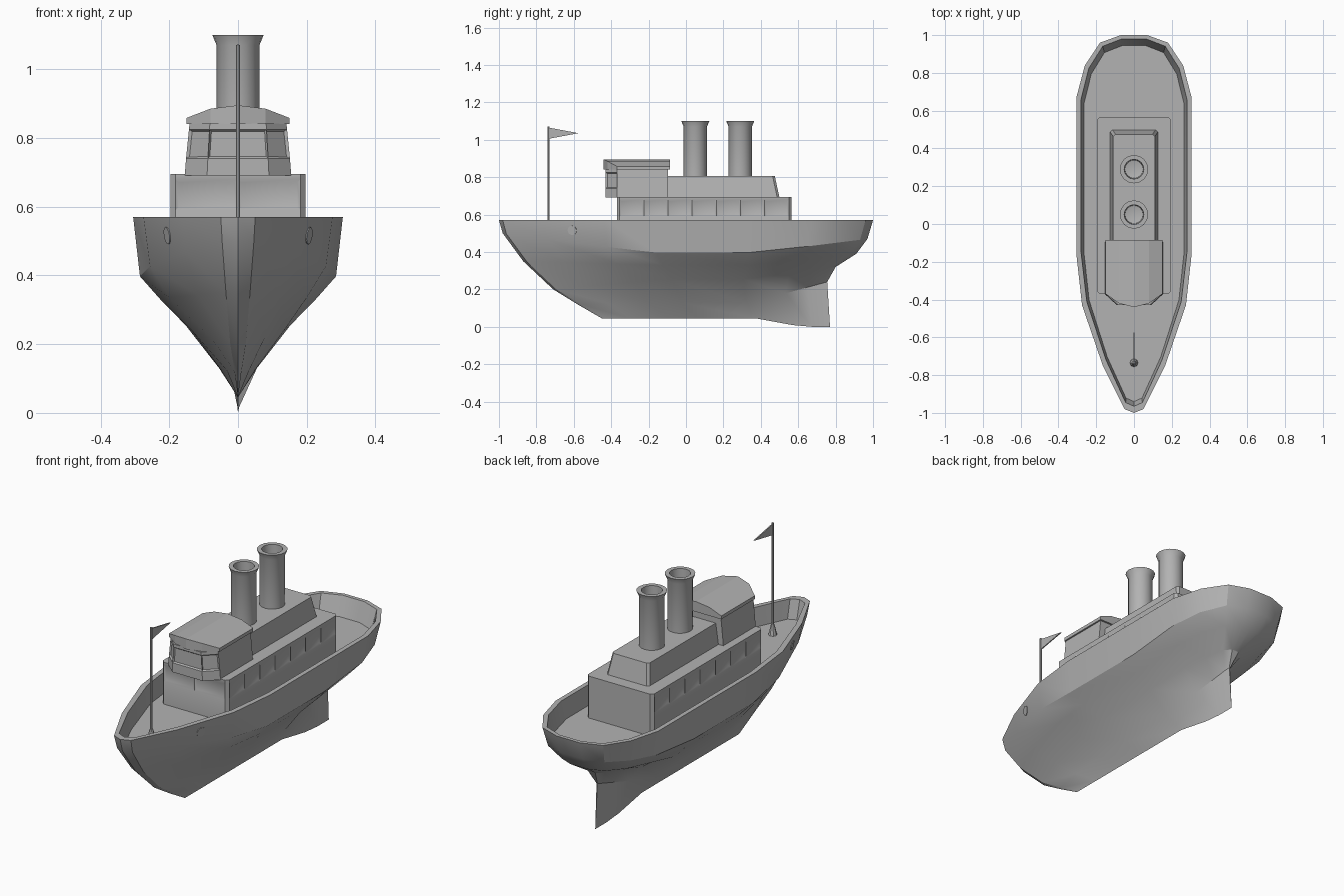
import bpy
import bmesh
from mathutils import Vector

default_cube = bpy.data.objects.get("Cube")
if default_cube:
    bpy.data.objects.remove(default_cube, do_unlink=True)

grey = bpy.data.materials.new("plain grey")
grey.use_nodes = True
grey.diffuse_color = (0.45, 0.45, 0.45, 1)
grey.node_tree.nodes["Principled BSDF"].inputs["Base Color"].default_value = grey.diffuse_color


def clamp(value):
    return max(0.0, min(1.0, value))


def finish(name, bm, angle=0.5):
    """Turn a bmesh into a named, shaded object."""
    mesh = bpy.data.meshes.new(name)
    bm.to_mesh(mesh)
    bm.free()
    mesh.materials.append(grey)
    obj = bpy.data.objects.new(name, mesh)
    bpy.context.collection.objects.link(obj)
    bpy.ops.object.select_all(action='DESELECT')
    obj.select_set(True)
    bpy.context.view_layer.objects.active = obj
    bpy.ops.object.shade_smooth_by_angle(angle=angle)
    return obj


def loft(rings, cap_start=True, cap_end=True):
    """Skin closed rings of equal length, with optional end caps."""
    bm = bmesh.new()
    rows = [[bm.verts.new(point) for point in ring] for ring in rings]
    for lower, upper in zip(rows, rows[1:]):
        for i in range(len(lower)):
            j = (i + 1) % len(lower)
            bm.faces.new((lower[i], lower[j], upper[j], upper[i]))
    if cap_start:
        bm.faces.new(rows[0])
    if cap_end:
        bm.faces.new(rows[-1])
    bmesh.ops.remove_doubles(bm, verts=bm.verts, dist=0.0005)
    bmesh.ops.recalc_face_normals(bm, faces=bm.faces)
    return bm


def mirrored(half):
    """Close a plan outline that is given on the +x side only."""
    return half + [(-x, y) for x, y in reversed(half) if x > 0]


def recess(bm, chosen, margin, depth):
    """Sink a panel into every face that passes the test."""
    faces = [f for f in bm.faces if chosen(f)]
    bmesh.ops.inset_individual(bm, faces=faces, thickness=margin, depth=-depth)


def turned(name, profile, y, sides):
    """Revolve (radius, height) points around an upright axis."""
    bm = bmesh.new()
    verts = [bm.verts.new((r, y, z)) for r, z in profile]
    edges = [bm.edges.new(pair) for pair in zip(verts, verts[1:])]
    bmesh.ops.spin(bm, geom=verts + edges, cent=(0, y, 0), axis=(0, 0, 1),
                   angle=6.283185, steps=sides)
    bmesh.ops.remove_doubles(bm, verts=bm.verts, dist=0.0005)
    bmesh.ops.recalc_face_normals(bm, faces=bm.faces)
    return finish(name, bm, 0.7)


# Hull: one plan outline, squeezed into each level from deck to keel
RIM = [(0, -1), (.05, -.98), (.165, -.75), (.275, -.43), (.305, -.16), (.305, .35),
       (.305, .67), (.26, .84), (.18, .96), (.07, 1), (0, 1)]
# (bow y, stern y), (bow, middle, stern height), (bow, middle, stern width factor)
LEVELS = [
    ((-.94, .945), (.47, .47, .47), (.85, .87, .87)),
    ((-.965, .98), (.57, .57, .57), (.88, .92, .92)),
    ((-1, 1), (.57, .57, .57), (1, 1, 1)),
    ((-.98, .97), (.5, .397, .47), (.92, .935, .93)),
    ((-.87, .91), (.35, .33, .39), (.7, .74, .7)),
    ((-.71, .8), (.2, .255, .32), (.45, .5, .3)),
    ((-.58, .755), (.12, .13, .24), (.2, .18, .04)),
    ((-.45, .77), (.045, .045, .045), (0, 0, 0)),
]


def hull_ring(level):
    (bow, stern), heights, widths = level
    ring = []
    for x, y in mirrored(RIM):
        fore, aft = clamp((-.2 - y) / .8), clamp((y - .4) / .6)
        mix = lambda v: v[1] + fore * (v[0] - v[1]) + aft * (v[2] - v[1])
        new_y = bow + (stern - bow) * (y + 1) / 2
        z = mix(heights)
        if widths[1] == 0:  # the keel drops towards the stern
            z *= clamp((.61 - new_y) / .2)
        ring.append((x * mix(widths), new_y, z))
    return ring


hull_mesh = loft([hull_ring(level) for level in LEVELS], cap_end=False)
hull = finish("hull", hull_mesh, 0.45)

# Anchor ports: thin discs lying on the bow sides
bpy.context.view_layer.update()
for side, label in ((1, "left"), (-1, "right")):
    hit, spot, normal, _ = hull.closest_point_on_mesh(Vector((side * .21, -.61, .515)))
    bm = bmesh.new()
    bmesh.ops.create_cone(bm, cap_ends=True, segments=16, radius1=.025, radius2=.025, depth=.006)
    turn = Vector((0, 0, 1)).rotation_difference(normal).to_matrix()
    bmesh.ops.rotate(bm, verts=bm.verts, matrix=turn)
    bmesh.ops.translate(bm, verts=bm.verts, vec=spot)
    finish(label + "_anchor_port", bm)

# Main cabin: chamfered block with sunken window panels in its upper band
PANELS = 7
front, back = -.355, .55
plan = [(0, -.37), (.182, -.37)]
plan += [(.197, front + (back - front) * i / PANELS) for i in range(PANELS + 1)]
plan += [(.182, .565), (0, .565)]
cabin = loft([[(x, y, z) for x, y in mirrored(plan)] for z in (.46, .59, .68, .695)])


def is_cabin_window(face):
    in_band = .6 < face.calc_center_median().z < .67
    return in_band and (abs(face.normal.x) > .95 or face.normal.y < -.95)


recess(cabin, is_cabin_window, .014, .005)
finish("main_cabin", cabin)


# Upper cabin: tapered block under the funnels
def block(half_width, y_front, y_back, z, cut=.012):
    half = [(half_width, y_front), (half_width, y_back - cut), (half_width - cut, y_back)]
    return [(x, y, z) for x, y in mirrored(half)]


finish("upper_cabin", loft([block(.127, -.12, .5, .69), block(.11, -.12, .475, .805)]))

# Bridge: faceted front with a band of sunken windows
BRIDGE = [(.155, -.095), (.155, -.37), (.09, -.43)]
bridge = loft([[(x * s, y, z) for x, y in mirrored(BRIDGE)]
               for z, s in ((.69, 1), (.74, .975), (.825, .92), (.842, .91))])


def is_bridge_window(face):
    return face.normal.y < -.3 and .75 < face.calc_center_median().z < .82


recess(bridge, is_bridge_window, .008, .008)
finish("bridge", bridge)

# Bridge roof: cambered slab with a rounded front, skinned from side to side
ROOF = [(-.15, -.37, .858), (-.08, -.42, .885), (0, -.44, .895), (.08, -.42, .885), (.15, -.37, .858)]
roof = loft([[(x, y, .84), (x, -.085, .84), (x, -.085, z), (x, y, z)] for x, y, z in ROOF])
finish("bridge_roof", roof, 0.2)

# Funnels: flared lip and hollow top
FUNNEL = [(.0625, .79), (.0625, 1.07), (.075, 1.1), (.052, 1.1), (.048, 1.0), (0, .99)]
for label, y in (("front", .05), ("rear", .29)):
    turned(label + "_funnel", FUNNEL, y, 16)

# Flag mast with a conical foot, and its pennant
MAST_Y = -.735
turned("flag_mast", [(.023, .465), (.01, .52), (.006, .53), (.006, 1.07), (0, 1.072)], MAST_Y, 8)
pennant = [(MAST_Y, 1.065), (MAST_Y, 1.005), (-.575, 1.035)]
finish("pennant", loft([[(x, y, z) for y, z in pennant] for x in (-.003, .003)]))
